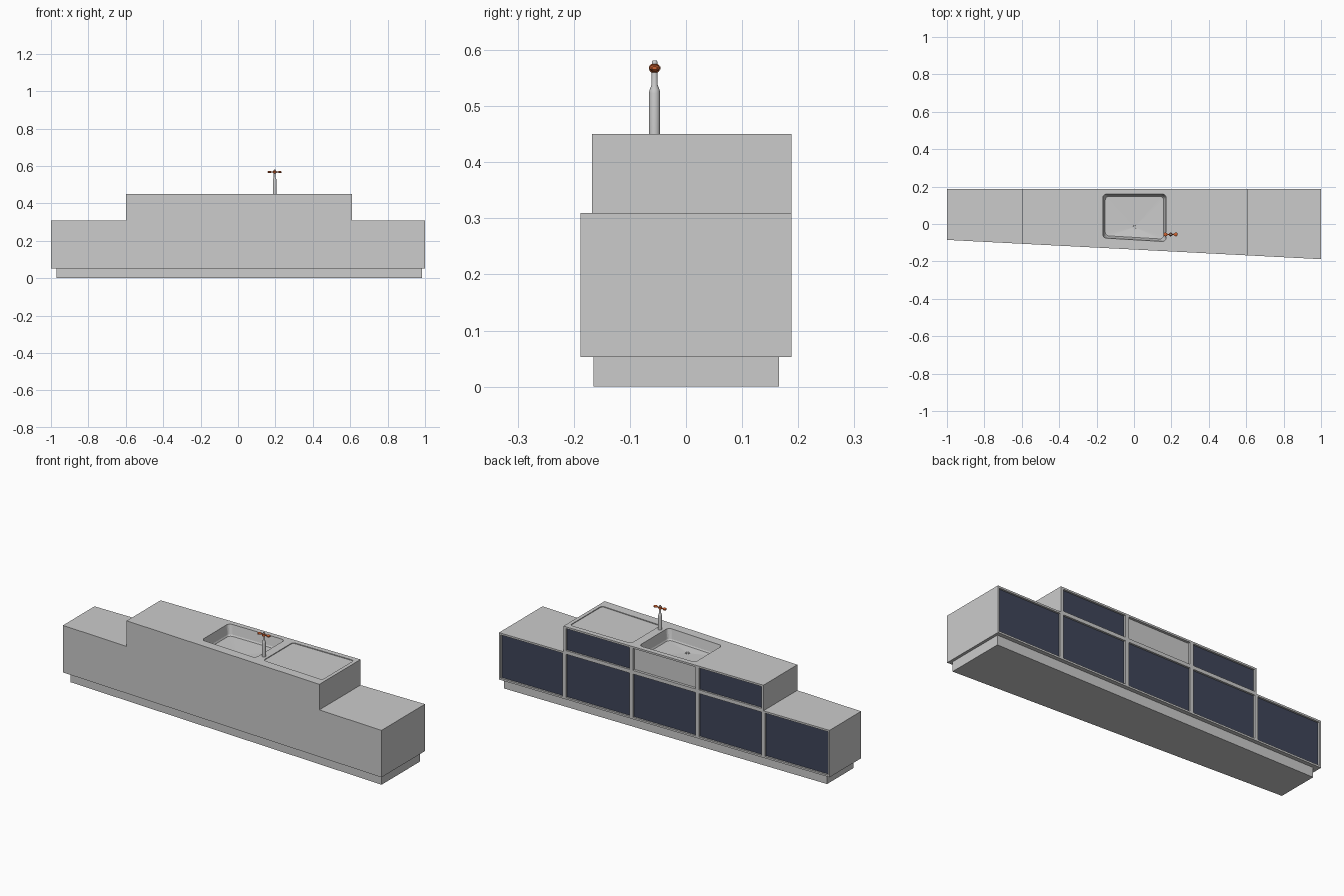
import bpy, bmesh
from math import pi, sin, cos, radians

if "Cube" in bpy.data.objects:
    bpy.data.objects.remove(bpy.data.objects["Cube"])

BACK = 0.188
WALL = 0.01          # cabinet wall seen around each bay
RECESS = 0.014       # how far the bay panels sit in


def front_y(x):
    """Slanted front line of the counter."""
    return -0.1365 - 0.0515 * x


def finish(name, bm, color=None, smooth=False):
    bmesh.ops.recalc_face_normals(bm, faces=bm.faces)
    me = bpy.data.meshes.new(name)
    bm.to_mesh(me)
    bm.free()
    ob = bpy.data.objects.new(name, me)
    bpy.context.collection.objects.link(ob)
    if color:
        mat = bpy.data.materials.new(name + "_colour")
        mat.diffuse_color = (*color, 1)
        mat.use_nodes = True
        mat.node_tree.nodes["Principled BSDF"].inputs["Base Color"].default_value = mat.diffuse_color
        me.materials.append(mat)
    if smooth:
        bpy.ops.object.select_all(action='DESELECT')
        ob.select_set(True)
        bpy.context.view_layer.objects.active = ob
        bpy.ops.object.shade_smooth_by_angle(angle=radians(35))
    return ob


def loft(bm, rings):
    """Skin equal-length rings of points and cap both ends."""
    rows = [[bm.verts.new(p) for p in r] for r in rings]
    n = len(rows[0])
    for a, b in zip(rows, rows[1:]):
        for i in range(n):
            j = (i + 1) % n
            bm.faces.new((a[i], a[j], b[j], b[i]))
    bm.faces.new(rows[0])
    bm.faces.new(rows[-1])


def box(bm, x0, x1, y0, y1, z0, z1):
    loft(bm, [[(x0, y0, z), (x1, y0, z), (x1, y1, z), (x0, y1, z)] for z in (z0, z1)])


def circle(x, y, z, r, n=24):
    return [(x + r * cos(2 * pi * i / n), y + r * sin(2 * pi * i / n), z) for i in range(n)]


def basin_ring(x0, x1, inset, z, r=0.02, steps=5):
    """Rounded outline whose front edge runs parallel to the counter front."""
    x0, x1 = x0 + inset, x1 - inset
    def corner_y(x):
        return front_y(x) + 0.052 + inset
    y1 = 0.16 - inset
    corners = [(x1 - r, y1 - r), (x0 + r, y1 - r),
               (x0 + r, corner_y(x0) + r), (x1 - r, corner_y(x1) + r)]
    pts = []
    for k, (cx, cy) in enumerate(corners):
        for i in range(steps + 1):
            a = k * pi / 2 + i / steps * pi / 2
            pts.append((cx + r * cos(a), cy + r * sin(a), z))
    return pts


# Stepped counter body
profile = [(-1, 0.053), (1, 0.053), (1, 0.31), (0.61, 0.31),
           (0.61, 0.45), (-0.6, 0.45), (-0.6, 0.31), (-1, 0.31)]
bm = bmesh.new()
loft(bm, [[(x, front_y(x), z) for x, z in profile], [(x, BACK, z) for x, z in profile]])
body = finish("counter_body", bm)

# Bays along the back: five below, three above
xs = [-1, -0.6, -0.2, 0.2, 0.605, 1]
bays = [(xs[i], xs[i + 1], 0.053, 0.31, True) for i in range(5)]
bays += [(xs[i], xs[i + 1], 0.31, 0.45, i != 2) for i in (1, 2, 3)]
cut = bmesh.new()
for x0, x1, z0, z1, dark in bays:
    dims = (x0 + WALL, x1 - WALL, z0 + WALL, z1 - WALL)
    box(cut, dims[0], dims[1], BACK - RECESS, BACK + 0.05, dims[2], dims[3])

# Sink hollow with a floor falling to the drain, and shallow draining board
drain = (0.003, -0.017, 0.386)
low = basin_ring(-0.167, 0.172, 0.013, 0.392)
near = [tuple(d + (p - d) * 0.06 for p, d in zip(pt, drain)) for pt in low]
loft(cut, [basin_ring(-0.167, 0.172, 0, 0.47), basin_ring(-0.167, 0.172, 0, 0.448),
           basin_ring(-0.167, 0.172, 0.009, 0.400), low, near])
loft(cut, [basin_ring(0.22, 0.59, 0, z, r=0.015) for z in (0.47, 0.446)])
cutter = finish("hollow_cutter", cut)
cutter.hide_render = True

mod = body.modifiers.new("hollows", 'BOOLEAN')
mod.operation = 'DIFFERENCE'
mod.solver = 'EXACT'
mod.object = cutter
bpy.context.view_layer.objects.active = body
bpy.ops.object.modifier_apply(modifier=mod.name)
bpy.data.objects.remove(cutter)

# Dark door panels, lying in the bays
bm = bmesh.new()
for x0, x1, z0, z1, dark in bays:
    if dark:
        box(bm, x0 + WALL, x1 - WALL, BACK - RECESS - 0.002, BACK - RECESS + 0.004,
            z0 + WALL, z1 - WALL)
finish("door_panels", bm, (0.05, 0.06, 0.1))

# Plinth, set back all round
bm = bmesh.new()
base = [(-0.97, front_y(-0.97) + 0.022), (0.985, front_y(0.985) + 0.022),
        (0.985, 0.166), (-0.97, 0.166)]
loft(bm, [[(x, y, z) for x, y in base] for z in (0, 0.053)])
finish("plinth", bm)

# Drain ring
bm = bmesh.new()
dx, dy, dz = drain
loft(bm, [circle(dx, dy, dz - 0.002, 0.012), circle(dx, dy, dz + 0.002, 0.012),
          circle(dx, dy, dz + 0.002, 0.009), circle(dx, dy, dz - 0.001, 0.008)])
finish("drain", bm, smooth=True)

# Tap column
tx, ty = 0.196, -0.056
bm = bmesh.new()
loft(bm, [circle(tx, ty, z, r) for r, z in
          [(0.010, 0.449), (0.010, 0.523), (0.009, 0.529), (0.0055, 0.538),
           (0.005, 0.572), (0.005, 0.579), (0.004, 0.581)]])
finish("tap_column", bm, smooth=True)

# Tap handle: hub with two arms flaring into knobs
bm = bmesh.new()
loft(bm, [circle(tx, ty, z, r) for r, z in
          [(0.006, 0.560), (0.009, 0.563), (0.009, 0.572), (0.006, 0.575)]])
arm = [(0.004, 0.004, 0.003), (0.016, 0.004, 0.003), (0.022, 0.009, 0.005),
       (0.027, 0.011, 0.0065), (0.033, 0.010, 0.006), (0.037, 0.005, 0.003)]
for side in (-1, 1):
    loft(bm, [[(tx + side * d, ty + w * cos(pi / 8 + k * pi / 4),
                0.568 + h * sin(pi / 8 + k * pi / 4)) for k in range(8)]
              for d, w, h in arm])
finish("tap_handle", bm, (0.6, 0.12, 0.03), smooth=True)
